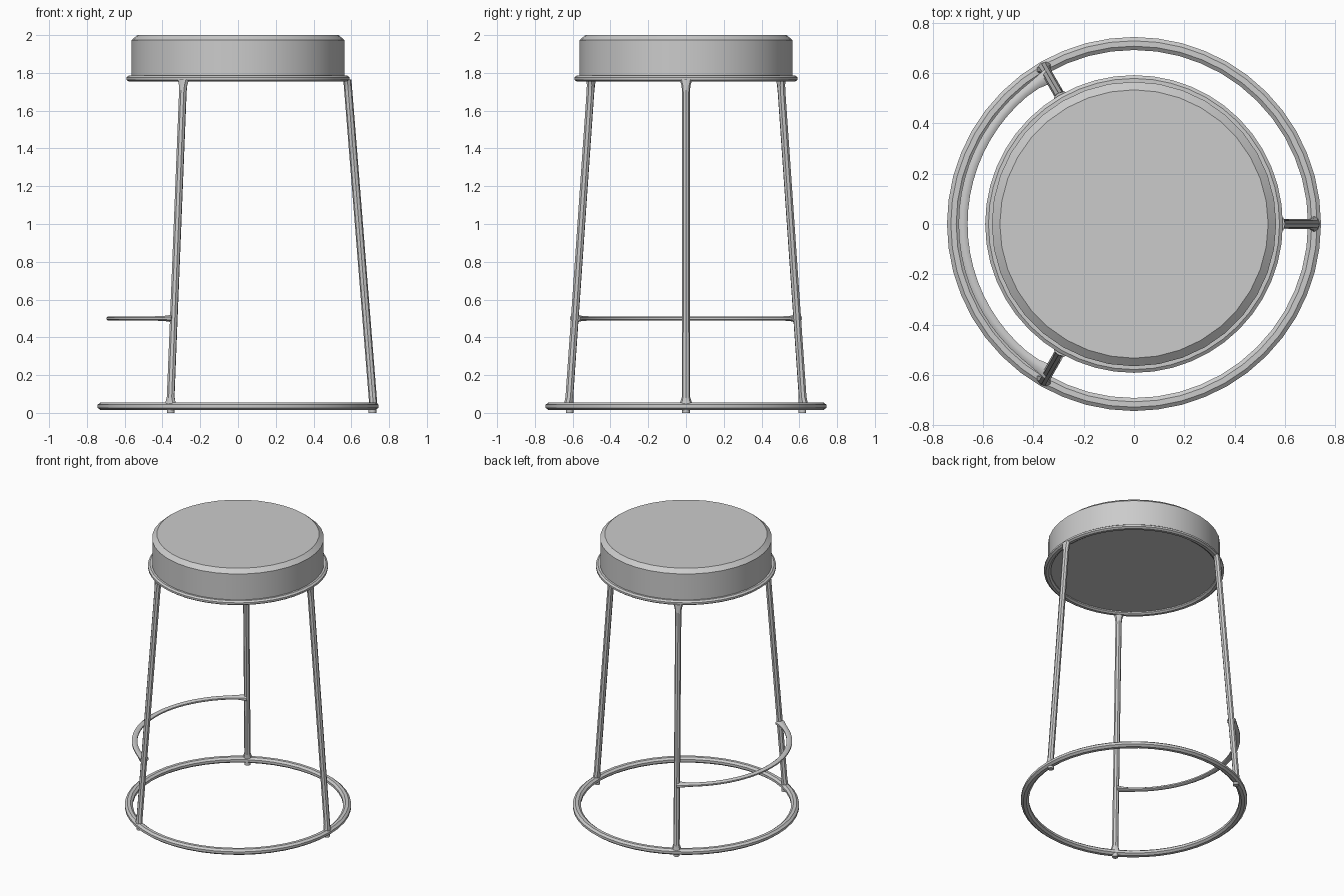
import bpy, bmesh
from math import sin, cos, pi, radians

if "Cube" in bpy.data.objects:
    bpy.data.objects.remove(bpy.data.objects["Cube"])


def finish(bm, name, angle=35):
    bmesh.ops.recalc_face_normals(bm, faces=bm.faces)
    mesh = bpy.data.meshes.new(name)
    bm.to_mesh(mesh)
    bm.free()
    ob = bpy.data.objects.new(name, mesh)
    bpy.context.collection.objects.link(ob)
    bpy.ops.object.select_all(action='DESELECT')
    bpy.context.view_layer.objects.active = ob
    ob.select_set(True)
    bpy.ops.object.shade_smooth_by_angle(angle=radians(angle))
    return ob


def skin(name, loops, closed=False):
    """Bridge a row of equal vertex loops into a tube, capped when open."""
    bm = bmesh.new()
    rows = [[bm.verts.new(p) for p in loop] for loop in loops]
    n = len(rows[0])
    pairs = list(zip(rows, rows[1:])) + ([(rows[-1], rows[0])] if closed else [])
    for a, b in pairs:
        for i in range(n):
            j = (i + 1) % n
            bm.faces.new((a[i], a[j], b[j], b[i]))
    if not closed:
        bm.faces.new(rows[0])
        bm.faces.new(rows[-1])
    return finish(bm, name)


def circle(x, y, z, r, n, rx=None):
    rx = rx or r
    return [(x + rx * cos(2 * pi * i / n), y + r * sin(2 * pi * i / n), z) for i in range(n)]


def ring(name, major, z, half_r, half_z, angles, flare=None, closed=True, sides=8):
    """Sweep a faceted oval section around the z axis."""
    loops = []
    for k, a in enumerate(angles):
        s = flare[k] if flare else 1
        loop = []
        for i in range(sides):
            t = 2 * pi * (i + 0.5) / sides
            r = major + half_r * s * cos(t)
            loop.append((r * cos(a), r * sin(a), z + half_z * s * sin(t)))
        loops.append(loop)
    return skin(name, loops, closed)


full = [2 * pi * i / 48 for i in range(48)]

# Round cushion with a chamfered top edge
skin("seat", [circle(0, 0, z, r, 36) for z, r in
              ((1.772, 0.565), (1.973, 0.565), (2.0, 0.533))])

# Frame rings under the seat and at the floor
ring("seat_ring", 0.569, 1.77, 0.024, 0.017, full)
ring("base_ring", 0.717, 0.035, 0.028, 0.022, full)

# Foot rest arc between the two left legs, flared at its welds
n = 24
arc = [2 * pi / 3 * (1 + i / n) for i in range(n + 1)]
flare = [1.7, 1.15] + [1] * (n - 3) + [1.15, 1.7]
ring("foot_rest", 0.679, 0.5, 0.0195, 0.0125, arc, flare, closed=False)

# Three splayed legs with welded flares, each with a foot pad
profile = ((0.03, 0.034), (0.055, 0.031), (0.085, 0.021), (0.5, 0.0205),
           (1.70, 0.0205), (1.735, 0.024), (1.765, 0.034))
for k, side in enumerate(("right", "back_left", "front_left")):
    turn = 2 * pi * k / 3
    loops = []
    for z, w in profile:
        x = 0.717 - (z - 0.035) * 0.138 / 1.73
        loops.append(circle(x, 0, z, w, 8, rx=0.0215))
    leg = skin(side + "_leg", loops)
    leg.rotation_euler.z = turn
    pad = skin(side + "_foot_pad", [circle(0.712, 0, z, 0.02, 12) for z in (0, 0.03)])
    pad.rotation_euler.z = turn
